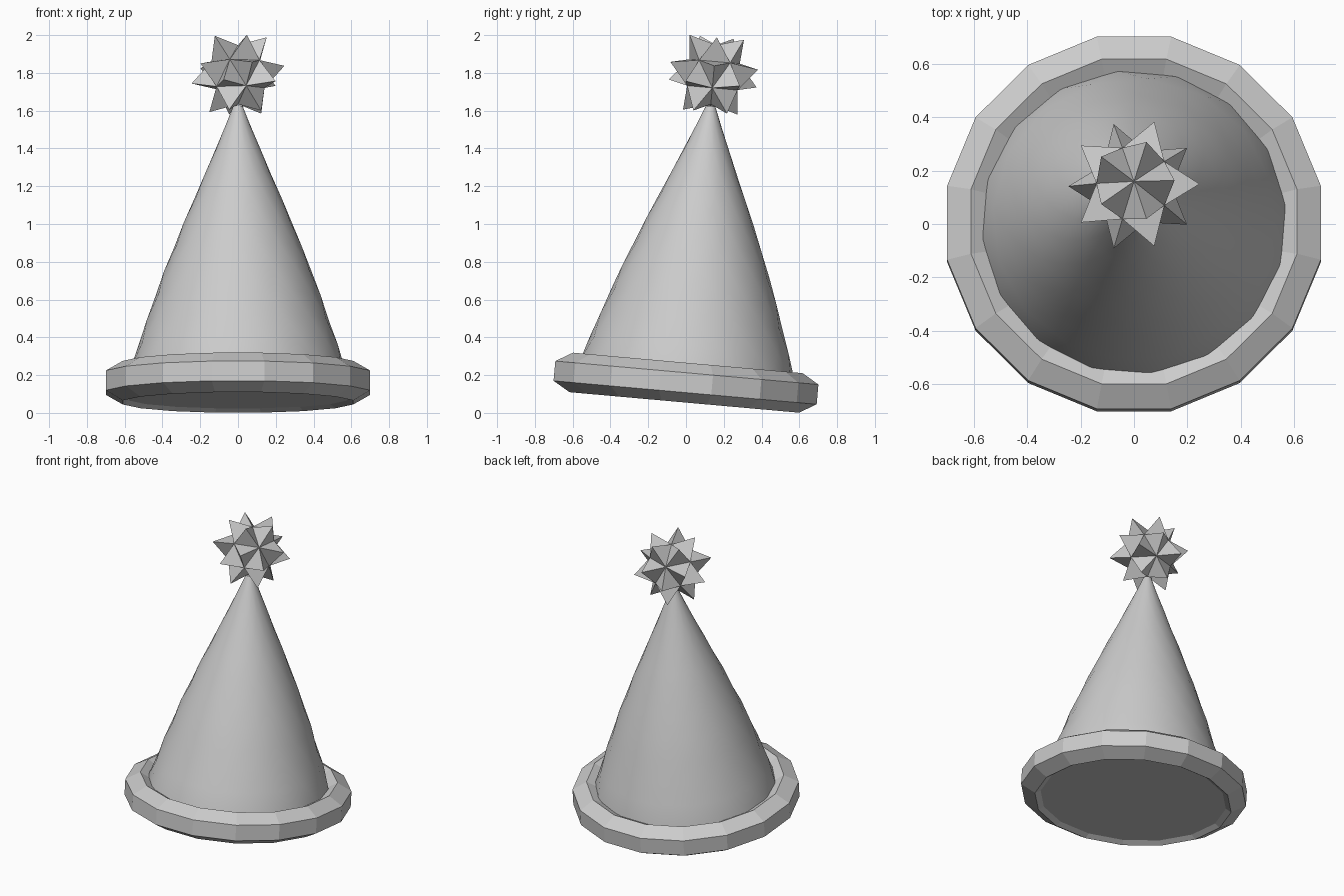
import bpy, bmesh, math
from mathutils import Matrix, Vector

if "Cube" in bpy.data.objects:
    bpy.data.objects.remove(bpy.data.objects["Cube"])

TILT = Matrix.Translation((0, 0, 0.16)) @ Matrix.Rotation(math.radians(-5.1), 4, 'X')

grey = bpy.data.materials.new("light_grey")
grey.diffuse_color = (0.6, 0.6, 0.6, 1)
grey.use_nodes = True
grey.node_tree.nodes["Principled BSDF"].inputs["Base Color"].default_value = grey.diffuse_color


def polar(r, deg, z):
    a = math.radians(deg)
    return Vector((r * math.cos(a), r * math.sin(a), z))


def finish(name, bm):
    bmesh.ops.recalc_face_normals(bm, faces=bm.faces[:])
    me = bpy.data.meshes.new(name)
    bm.to_mesh(me)
    bm.free()
    me.transform(TILT)
    me.materials.append(grey)
    ob = bpy.data.objects.new(name, me)
    bpy.context.collection.objects.link(ob)
    return ob


def bridge(bm, a, b, triangles=False):
    n = len(a)
    for i in range(n):
        j = (i + 1) % n
        if triangles:
            bm.faces.new((a[i], a[j], b[i]))
            bm.faces.new((a[j], b[j], b[i]))
        else:
            bm.faces.new((a[i], a[j], b[j], b[i]))


# Brim: 16-sided ring with a hexagonal section
bm = bmesh.new()
rings = []
for k in range(6):
    a = math.radians(30 + 60 * k)
    r, z = 0.622 + 0.105 * math.cos(a), 0.105 * math.sin(a)
    rings.append([bm.verts.new(polar(r, 11.25 + 22.5 * i, z)) for i in range(16)])
for k in range(6):
    bridge(bm, rings[k], rings[(k + 1) % 6])
finish("brim", bm)

# Cone: slightly bulging, twisted as it rises
profile = [(-0.085, 0.6), (0.07, 0.572), (0.2, 0.53), (0.33, 0.485), (0.46, 0.44),
           (0.59, 0.393), (0.72, 0.34), (0.85, 0.288), (0.98, 0.232),
           (1.11, 0.175), (1.24, 0.12), (1.37, 0.065), (1.47, 0.025)]
bm = bmesh.new()
rings = [[bm.verts.new(polar(r, 6 + 22.5 * i + 86 * (z - 0.07), z)) for i in range(16)]
         for z, r in profile]
for a, b in zip(rings, rings[1:]):
    bridge(bm, a, b, True)
bm.faces.new(rings[0])
bm.faces.new(rings[-1])
cone = finish("cone", bm)
bpy.context.view_layer.objects.active = cone
cone.select_set(True)
bpy.ops.object.shade_smooth_by_angle(angle=math.radians(50))
cone.select_set(False)

# Spiky ball: icosahedron with a pyramid on every face
bm = bmesh.new()
R, T = 0.157, 0.25
h, w = R / math.sqrt(5), 2 * R / math.sqrt(5)
for z in (R, -R):
    bm.verts.new((0, 0, z))
for k in range(5):
    bm.verts.new(polar(w, 36 + 72 * k, h))
    bm.verts.new(polar(w, 72 * k, -h))
bmesh.ops.convex_hull(bm, input=bm.verts[:])
for v in bmesh.ops.poke(bm, faces=bm.faces[:])["verts"]:
    v.co = v.co.normalized() * T
bmesh.ops.recalc_face_normals(bm, faces=bm.faces[:])
bmesh.ops.translate(bm, verts=bm.verts[:], vec=(0, 0, 1.637))
finish("spiky_ball", bm)
